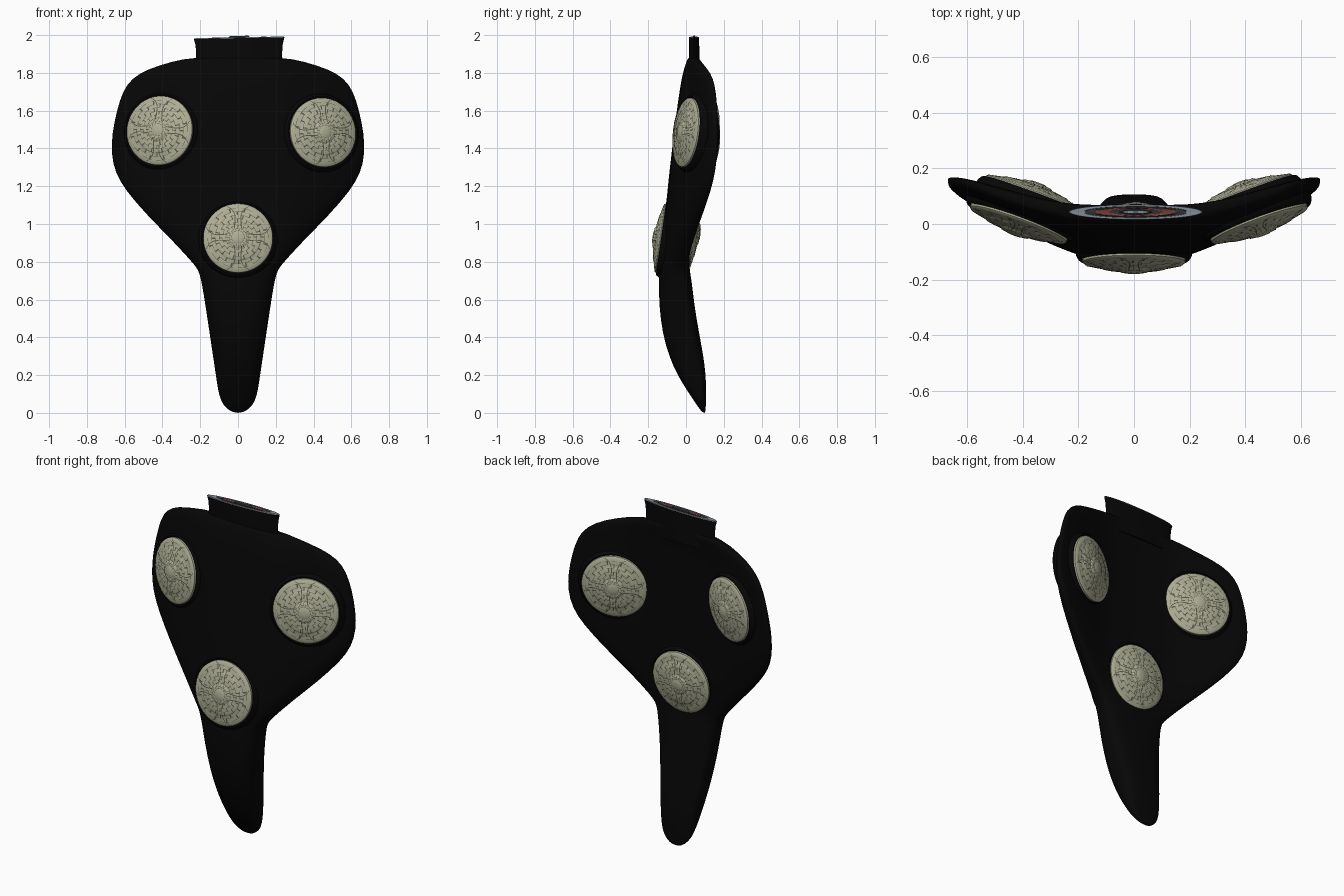
import bpy, bmesh, math
from mathutils import Vector

if "Cube" in bpy.data.objects:
    bpy.data.objects.remove(bpy.data.objects["Cube"])


def material(name, col):
    m = bpy.data.materials.new(name)
    m.diffuse_color = (*col, 1)
    m.use_nodes = True
    m.node_tree.nodes["Principled BSDF"].inputs["Base Color"].default_value = m.diffuse_color
    return m


BLACK = material("black_shell", (0.002, 0.002, 0.002))
STONE = material("pale_stone", (0.42, 0.42, 0.30))
LINE = material("engraving", (0.10, 0.10, 0.07))
GREY = material("grey_metal", (0.22, 0.26, 0.30))
DARK = material("dark_metal", (0.03, 0.03, 0.035))
RED = material("red_ring", (0.40, 0.07, 0.04))


def finish(bm, name, mats, angle=40):
    me = bpy.data.meshes.new(name)
    bm.to_mesh(me)
    bm.free()
    ob = bpy.data.objects.new(name, me)
    bpy.context.collection.objects.link(ob)
    for m in mats:
        me.materials.append(m)
    bpy.ops.object.select_all(action='DESELECT')
    ob.select_set(True)
    bpy.context.view_layer.objects.active = ob
    bpy.ops.object.shade_smooth_by_angle(angle=math.radians(angle))
    return ob


def loft(bm, rings, cap_start=False, cap_end=False, mat=lambda i, j: 0):
    vs = [[bm.verts.new(p) for p in ring] for ring in rings]
    n = len(vs[0])
    for i in range(len(vs) - 1):
        for j in range(n):
            k = (j + 1) % n
            f = bm.faces.new((vs[i][j], vs[i][k], vs[i + 1][k], vs[i + 1][j]))
            f.material_index = mat(i, j)
    if cap_start:
        bm.faces.new(vs[0][::-1])
    if cap_end:
        bm.faces.new(vs[-1]).material_index = mat(len(vs) - 1, 0)


# body shell: z, half width, front y, back y, sweep-back slope of the wings
ROWS = [
    (0.00, 0.02, 0.090, 0.102, 0), (0.02, 0.060, 0.072, 0.104, 0),
    (0.06, 0.090, 0.045, 0.106, 0), (0.12, 0.106, 0.005, 0.106, 0),
    (0.20, 0.117, -0.045, 0.105, 0), (0.30, 0.132, -0.090, 0.092, 0),
    (0.42, 0.150, -0.124, 0.070, 0), (0.56, 0.171, -0.142, 0.045, 0),
    (0.70, 0.193, -0.144, 0.030, 0), (0.76, 0.210, -0.142, 0.018, 0.1),
    (0.80, 0.245, -0.138, 0.018, 0.28), (0.90, 0.335, -0.128, 0.022, 0.32),
    (1.05, 0.485, -0.112, 0.030, 0.33), (1.18, 0.597, -0.099, 0.034, 0.34),
    (1.27, 0.650, -0.090, 0.037, 0.34), (1.37, 0.672, -0.078, 0.040, 0.34),
    (1.48, 0.667, -0.066, 0.042, 0.34), (1.60, 0.642, -0.050, 0.046, 0.34),
    (1.70, 0.612, -0.036, 0.050, 0.33), (1.77, 0.565, -0.024, 0.056, 0.31),
    (1.82, 0.480, -0.012, 0.062, 0.27), (1.86, 0.350, 0.002, 0.068, 0.18),
    (1.885, 0.235, 0.012, 0.070, 0.1)]


# rounded front, flatter back with its edges set towards the rear
def section(z, w, yf, yb, slope, n=72):
    pts = []
    ym = yf + 0.66 * (yb - yf)
    for j in range(n):
        a = 2 * math.pi * j / n
        c, s = math.cos(a), math.sin(a)
        x = w * math.copysign(abs(c) ** 0.75, c)
        y = ym + ((yb - ym) * s ** 0.6 if s > 0 else (yf - ym) * (-s) ** 0.75)
        d = abs(x) - 0.22
        y += slope * 0.5 * (d + math.sqrt(d * d + 0.003))
        pts.append((x, y, z))
    return pts


bm = bmesh.new()
loft(bm, [section(*r) for r in ROWS], True, True)
bmesh.ops.recalc_face_normals(bm, faces=bm.faces)
body = finish(bm, "body_shell", [BLACK], 60)
sub = body.modifiers.new("smooth", 'SUBSURF')
sub.levels = sub.render_levels = 1


# neck stub with a patterned end cap
def ellipse(rx, ry, z, tilt=0.0, cx=0.006, n=96):
    return [(cx + rx * math.cos(t), 0.043 + ry * math.sin(t), z + tilt * math.cos(t) * rx)
            for t in (2 * math.pi * j / n for j in range(n))]


bm = bmesh.new()
loft(bm, [ellipse(0.234, 0.028, 1.80), ellipse(0.227, 0.028, 1.90),
          ellipse(0.231, 0.027, 1.95, 0.01), ellipse(0.240, 0.027, 1.984, 0.02)], True)
finish(bm, "neck", [BLACK])

CAP = [(1.0, 0), (0.98, 0.004), (0.78, 0.004), (0.76, 0.001), (0.66, 0.001),
       (0.60, 0.005), (0.52, 0.005), (0.40, 0.002), (0.25, 0.002), (0.2, 0.012), (0.05, 0.012)]
CAPMAT = [0, 0, 0, 1, 1, 2, 2, 1, 1, 0, 1]
bm = bmesh.new()
loft(bm, [ellipse(0.24 * f, 0.027 * f, 1.984 + h, 0.02) for f, h in CAP], cap_end=True,
     mat=lambda i, j: 1 if CAPMAT[i] == 2 and j % 4 > 1 else CAPMAT[i])
finish(bm, "neck_cap", [GREY, DARK, RED])

# round engraved plates: outline of the relief as radius, height
RELIEF = [(0.184, -0.012), (0.184, 0.002), (0.179, 0.007), (0.125, 0.019), (0.118, 0.023),
          (0.070, 0.030), (0.060, 0.030), (0.050, 0.037), (0.032, 0.039), (0.026, 0.042), (0.0, 0.043)]
GROOVES = [0.160, 0.140, 0.121, 0.100, 0.082, 0.064, 0.046, 0.034]
SEG = 120


def height(r):
    for (r0, h0), (r1, h1) in zip(RELIEF[1:], RELIEF[2:]):
        if r1 <= r <= r0:
            return h0 + (h1 - h0) * (r0 - r) / (r0 - r1)
    return 0.0


def plate(name, centre, normal, spin=0.0):
    c, n = Vector(centre), Vector(normal).normalized()
    u = Vector((0, 0, 1)).cross(n).normalized()
    v = n.cross(u)

    def at(r, a, h):
        return c + u * (r * math.cos(a + spin)) + v * (r * math.sin(a + spin)) + n * h

    def ring(r, h, seg=SEG):
        return [at(r, 2 * math.pi * j / seg, h) for j in range(seg)]

    # plate with broken rings and staggered radial joints
    radii = {r for r, _ in RELIEF[1:-1]} | {0.006}
    for g in GROOVES:
        radii |= {g + 0.0011, g - 0.0011}
    radii = sorted(radii, reverse=True)

    def engraved(i, j):
        if i + 1 >= len(radii):
            return 0
        mid = (radii[i] + radii[i + 1]) / 2
        k = sum(g > mid for g in GROOVES)
        if any(abs(mid - g) < 0.0011 for g in GROOVES):
            return int((j + 5 * k) % 10 < 7)
        return int(0 < k < 8 and (j + 5 * k) % 10 == 0)

    bm = bmesh.new()
    loft(bm, [ring(*RELIEF[0])] + [ring(r, height(r)) for r in radii], cap_end=True,
         mat=lambda i, j: engraved(i - 1, j) if i else 0)

    # four pairs of flaring lines from the boss to the rim
    for q in range(4):
        for side in (-1, 1):
            prev = None
            for s in range(19):
                t = s / 18
                r = 0.05 + 0.128 * t
                off = 0.010 + 0.050 * t ** 4 + 0.010 * (1 - t) ** 2
                a = q * math.pi / 2 + side * off / r
                pair = [bm.verts.new(at(r, a + d / r, height(r) + 0.0012)) for d in (-0.0024, 0.0024)]
                if prev:
                    bm.faces.new((prev[0], pair[0], pair[1], prev[1])).material_index = 1
                prev = pair
    finish(bm, name, [STONE, LINE], 35)

    # raised black seat around the plate
    bm = bmesh.new()
    seat = [(0.212, -0.045), (0.208, -0.022), (0.200, -0.008), (0.193, -0.003), (0.187, -0.006), (0.183, -0.012)]
    loft(bm, [ring(r, h, 64) for r, h in seat])
    finish(bm, name + "_seat", [BLACK], 60)


plate("front_lower_plate", (0, -0.135, 0.925), (0, -1, 0.14))
plate("back_lower_plate", (0.008, 0.034, 0.95), (0, 1, -0.10))
plate("front_right_plate", (0.45, 0.0, 1.485), (0.37, -1, 0.13), 0.05)
plate("front_left_plate", (-0.415, 0.0, 1.495), (-0.37, -1, 0.13), -0.05)
plate("back_right_plate", (0.395, 0.112, 1.45), (-0.37, 1, -0.05), -0.05)
plate("back_left_plate", (-0.358, 0.108, 1.51), (0.37, 1, -0.05), 0.05)
